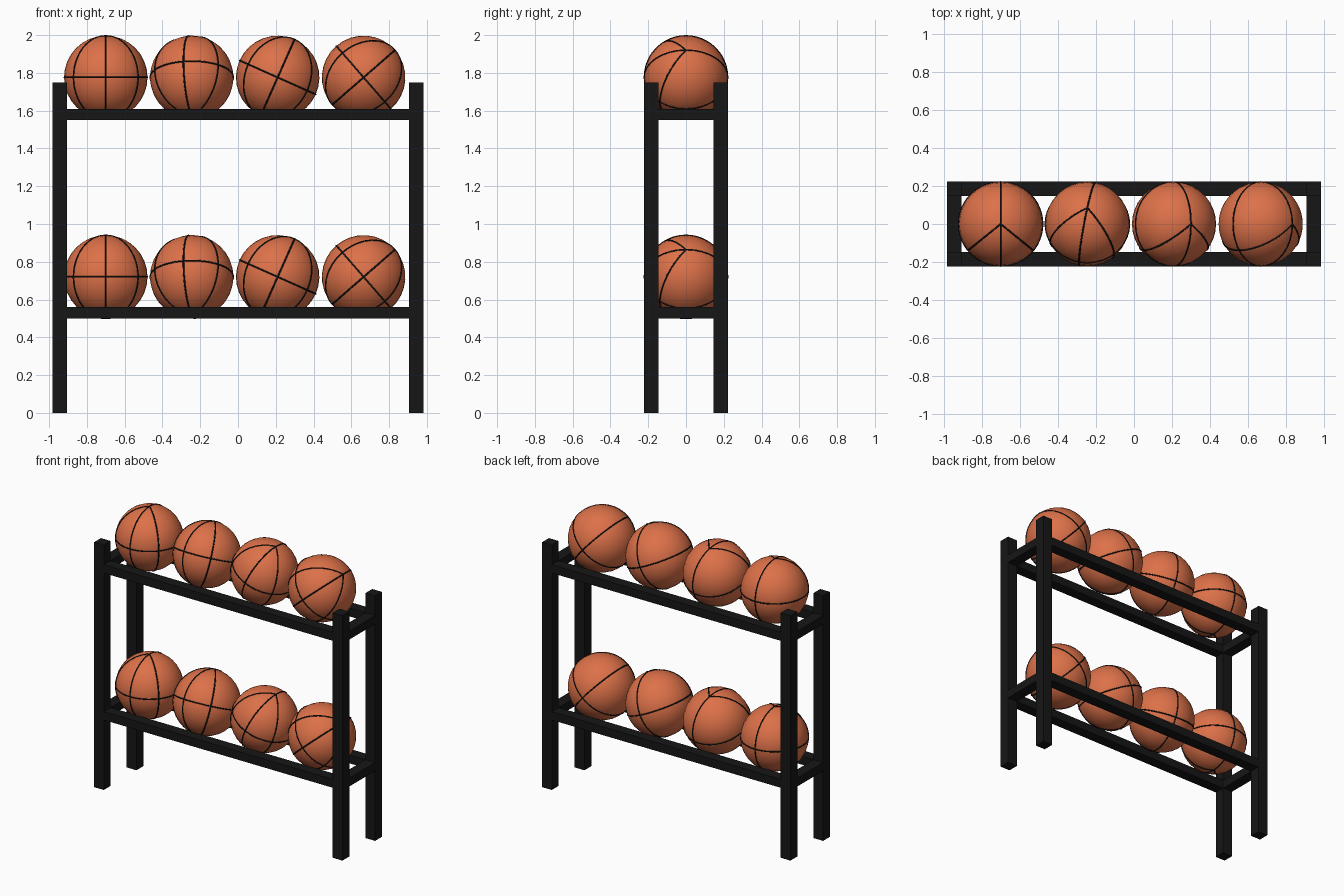
import bpy, bmesh
from math import sin, cos, pi, radians
from mathutils import Matrix, Vector

if "Cube" in bpy.data.objects:
    bpy.data.objects.remove(bpy.data.objects["Cube"])


def material(name, rgb):
    m = bpy.data.materials.new(name)
    m.diffuse_color = (*rgb, 1)
    m.use_nodes = True
    m.node_tree.nodes["Principled BSDF"].inputs["Base Color"].default_value = m.diffuse_color
    return m


BLACK = material("black", (0.008, 0.008, 0.008))
ORANGE = material("orange", (0.72, 0.165, 0.066))


def add(name, data, matrix=None):
    ob = bpy.data.objects.new(name, data)
    bpy.context.collection.objects.link(ob)
    if matrix is not None:
        ob.matrix_world = matrix
    return ob


def box(name, lo, hi):
    lo, hi = Vector(lo), Vector(hi)
    bm = bmesh.new()
    bmesh.ops.create_cube(bm, size=1)
    for v in bm.verts:
        v.co = (lo + hi) / 2 + v.co * (hi - lo)
    me = bpy.data.meshes.new(name)
    bm.to_mesh(me)
    bm.free()
    me.materials.append(BLACK)
    return add(name, me)


# Rack: four posts, and a rectangle of rails at each level
X0, X1, Y0, Y1 = 0.905, 0.982, 0.146, 0.223
for sx, side in ((-1, "left"), (1, "right")):
    xa, xb = sorted((sx * X0, sx * X1))
    for sy, end in ((-1, "front"), (1, "back")):
        ya, yb = sorted((sy * Y0, sy * Y1))
        box(f"{end}_{side}_post", (xa, ya, 0), (xb, yb, 1.75))
    for z, level in ((0.5, "lower"), (1.55, "upper")):
        box(f"{level}_{side}_rail", (xa, -Y0, z), (xb, Y0, z + 0.06))
for sy, end in ((-1, "front"), (1, "back")):
    ya, yb = sorted((sy * Y0, sy * Y1))
    for z, level in ((0.5, "lower"), (1.55, "upper")):
        box(f"{level}_{end}_rail", (-X0, ya, z), (X0, yb, z + 0.06))

# Ball mesh
R = 0.221
bm = bmesh.new()
bmesh.ops.create_uvsphere(bm, u_segments=32, v_segments=16, radius=R)
for f in bm.faces:
    f.smooth = True
ball = bpy.data.meshes.new("ball")
bm.to_mesh(ball)
bm.free()
ball.materials.append(ORANGE)

# Seams: an equator and four pole-to-pole arcs, three of them to the front
seams = bpy.data.curves.new("seams", "CURVE")
seams.dimensions = "3D"
seams.bevel_depth = 0.0045
seams.bevel_resolution = 1
seams.materials.append(BLACK)


def spline(points, closed):
    s = seams.splines.new("POLY")
    s.points.add(len(points) - 1)
    for p, co in zip(s.points, points):
        p.co = (*co, 1)
    s.use_cyclic_u = closed


RS = R - 0.001
spline([(RS * cos(i * pi / 24), RS * sin(i * pi / 24), 0) for i in range(48)], True)
for az in (0, 51, -51, 180):
    a = radians(az)
    spline([(RS * sin(t) * sin(a), -RS * sin(t) * cos(a), RS * cos(t))
            for t in (i * pi / 24 for i in range(25))], False)
temp = add("seam_source", seams)
bpy.context.view_layer.update()
seam_mesh = bpy.data.meshes.new_from_object(
    temp.evaluated_get(bpy.context.evaluated_depsgraph_get()))
bpy.data.objects.remove(temp)

# Four balls per level, each turned differently
turns = [
    Matrix.Identity(4),
    Matrix.Rotation(radians(-23), 4, "X") @ Matrix.Rotation(radians(-11.5), 4, "Z"),
    Matrix.Rotation(radians(24), 4, "Y"),
    Matrix.Rotation(radians(49), 4, "Y"),
]
for z, level in ((0.72, "lower"), (1.776, "upper")):
    for i, turn in enumerate(turns):
        m = Matrix.Translation((-0.7 + 0.455 * i, 0, z)) @ turn
        add(f"{level}_ball_{i + 1}", ball, m)
        add(f"{level}_ball_seams_{i + 1}", seam_mesh, m)
